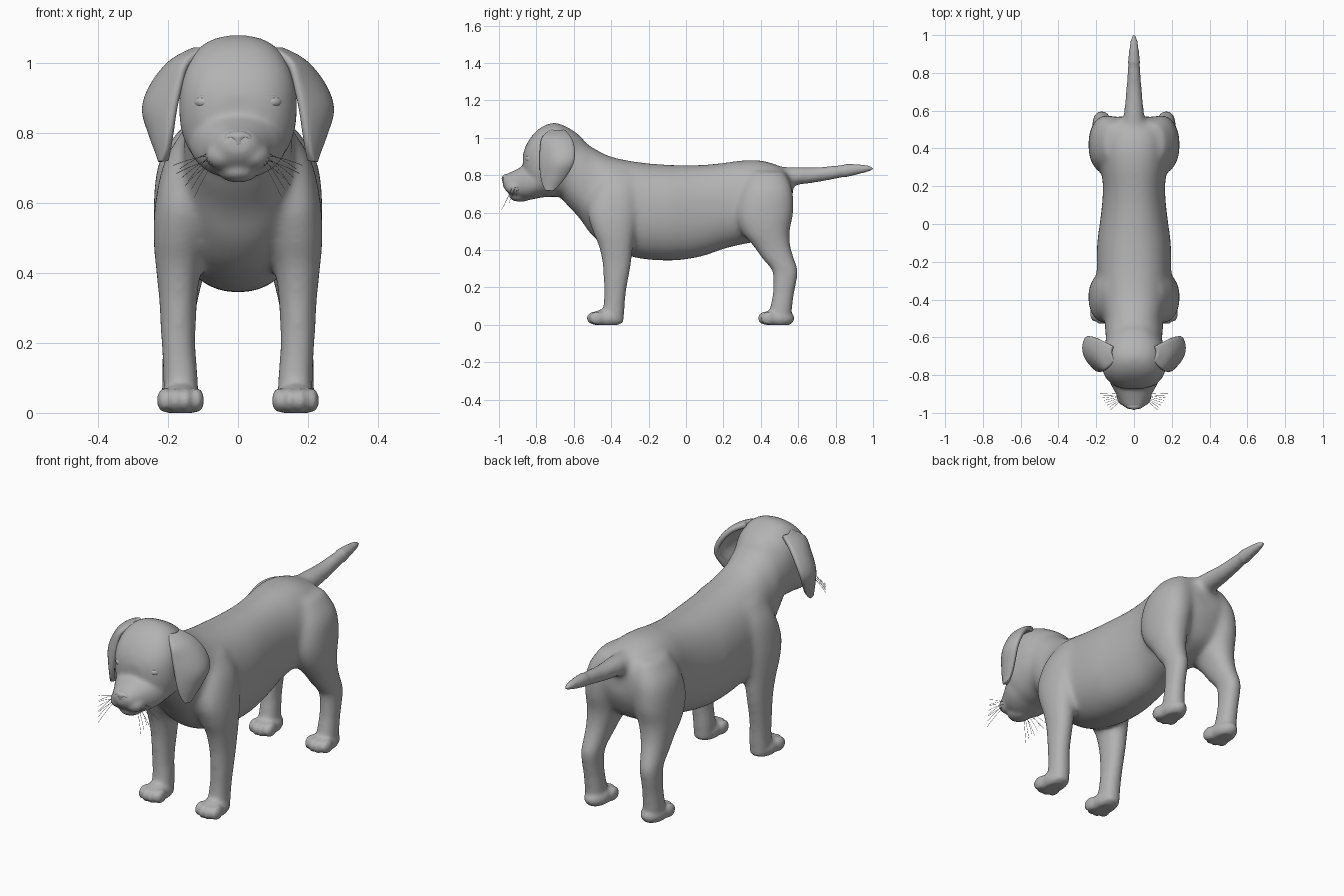
import bpy, bmesh, math
from mathutils import Vector, Matrix

cube = bpy.data.objects.get("Cube")
if cube:
    bpy.data.objects.remove(cube, do_unlink=True)

COAT = (0.45, 0.45, 0.45, 1)
coat = bpy.data.materials.new("grey_coat")
coat.use_nodes = True
coat.diffuse_color = COAT
coat.node_tree.nodes["Principled BSDF"].inputs["Base Color"].default_value = COAT


def add_object(name, bm):
    mesh = bpy.data.meshes.new(name)
    bmesh.ops.recalc_face_normals(bm, faces=bm.faces)
    bm.to_mesh(mesh)
    bm.free()
    mesh.materials.append(coat)
    mesh.shade_smooth()
    obj = bpy.data.objects.new(name, mesh)
    bpy.context.collection.objects.link(obj)
    return obj


def spline(rows, steps=6):
    """Catmull-Rom interpolation of rows of numbers."""
    pts = [rows[0]] + rows + [rows[-1]]
    out = []
    for a, b, c, d in zip(pts, pts[1:], pts[2:], pts[3:]):
        for i in range(steps):
            t = i / steps
            out.append([q + t * (r - p + t * (2 * p - 5 * q + 4 * r - s + t * (3 * (q - r) + s - p))) / 2
                        for p, q, r, s in zip(a, b, c, d)])
    return out + [rows[-1]]


def loft(bm, rings, power=2.2, sides=32):
    """Skin closed superellipse rings given as (centre, u axis, v axis)."""
    loops = []
    for centre, u, v in rings:
        loop = []
        for i in range(sides):
            a = math.tau * i / sides
            c, s = math.cos(a), math.sin(a)
            cu = math.copysign(abs(c) ** (2 / power), c)
            sv = math.copysign(abs(s) ** (2 / power), s)
            loop.append(bm.verts.new(centre + u * cu + v * sv))
        loops.append(loop)
    for a, b in zip(loops, loops[1:]):
        for i in range(sides):
            j = (i + 1) % sides
            bm.faces.new((a[i], a[j], b[j], b[i]))
    bm.faces.new(loops[0][::-1])
    bm.faces.new(loops[-1])


def along_y(bm, rows, power=2.2):
    """Rows of y, bottom z, top z, half width."""
    loft(bm, [(Vector((0, y, (lo + hi) / 2)), Vector((w, 0, 0)), Vector((0, 0, (hi - lo) / 2)))
              for y, lo, hi, w in spline(rows)], power)


def along_z(bm, rows, side):
    """Rows of z, x, y, x radius, y radius."""
    loft(bm, [(Vector((side * x, y, z)), Vector((rx, 0, 0)), Vector((0, ry, 0)))
              for z, x, y, rx, ry in spline(rows)])


def ball(bm, centre, radii, turn=0):
    m = Matrix.Translation(centre) @ Matrix.Rotation(turn, 4, 'Z') @ Matrix.Diagonal((*radii, 1))
    return bmesh.ops.create_uvsphere(bm, u_segments=24, v_segments=16, radius=1, matrix=m)["verts"]


torso = [(-.70, .72, 1.0, .09), (-.64, .645, 1.03, .14), (-.57, .57, 1.0, .153),
         (-.50, .475, .95, .157), (-.40, .40, .9, .185), (-.25, .355, .87, .197),
         (-.10, .343, .857, .195), (0, .35, .855, .182), (.10, .37, .857, .17),
         (.20, .405, .867, .165), (.30, .43, .88, .175), (.40, .45, .88, .18),
         (.50, .50, .85, .17), (.55, .58, .81, .13), (.57, .64, .77, .07)]
skull = [(-.55, .77, 1.0, .09), (-.62, .70, 1.05, .15), (-.70, .685, 1.082, .166),
         (-.77, .685, 1.06, .168), (-.82, .72, 1.015, .145), (-.855, .77, .96, .105),
         (-.872, .82, .91, .05)]
muzzle = [(-.74, .69, .86, .13), (-.80, .675, .87, .14), (-.85, .668, .862, .122),
          (-.89, .675, .84, .1), (-.93, .69, .82, .078), (-.965, .72, .804, .055),
          (-.98, .745, .79, .03)]
tail = [(.45, .74, .84, .05), (.57, .745, .847, .055), (.70, .76, .845, .045),
        (.85, .788, .86, .033), (.95, .812, .857, .022), (.99, .824, .848, .013), (1.004, .833, .84, .004)]
foreleg = [(.82, .10, -.36, .05, .08), (.72, .135, -.375, .075, .12), (.60, .155, -.39, .082, .135),
           (.50, .165, -.385, .077, .115), (.42, .17, -.375, .066, .092), (.32, .171, -.37, .055, .077),
           (.20, .17, -.378, .05, .063), (.10, .164, -.385, .049, .057), (.01, .163, -.40, .05, .065)]
hindleg = [(.82, .10, .43, .06, .10), (.72, .13, .43, .095, .14), (.60, .145, .42, .096, .155),
           (.50, .15, .425, .088, .13), (.42, .158, .46, .07, .10), (.35, .165, .495, .058, .086),
           (.29, .17, .53, .051, .071), (.22, .172, .528, .047, .063), (.13, .17, .515, .047, .058),
           (.01, .167, .495, .05, .062)]

# Body, head, tail and legs, fused into one skin
bm = bmesh.new()
along_y(bm, torso)
along_y(bm, skull, 2.4)
along_y(bm, muzzle)
along_y(bm, tail, 2)
ball(bm, (0, -.885, .69), (.058, .062, .032))
for side in (-1, 1):
    along_z(bm, foreleg, side)
    along_z(bm, hindleg, side)
    ball(bm, (side * .043, -.912, .735), (.05, .054, .042))
    # Paws with four toes each
    for toe_y in (-.53, .385):
        ball(bm, (side * .164, toe_y + .105, .035), (.06, .09, .05))
        for k in (-1.5, -.5, .5, 1.5):
            ball(bm, (side * .164 + k * .031, toe_y + (.04 if abs(k) < 1 else .055), .036),
                 (.021, .042, .036))
for v in bm.verts:
    v.co.z = max(v.co.z, 0)
rough = add_object("rough_skin", bm)
remesh = rough.modifiers.new("fuse", 'REMESH')
remesh.mode = 'VOXEL'
remesh.voxel_size = .0085
fused = rough.evaluated_get(bpy.context.evaluated_depsgraph_get()).to_mesh()
bm = bmesh.new()
bm.from_mesh(fused)
rough.to_mesh_clear()
bpy.data.objects.remove(rough, do_unlink=True)
# Blend joints softly, but keep paws, face and tail tip crisp
for step in range(30):
    limit = step / 30
    soft = [v for v in bm.verts if step < 4 or
            (v.co.z > .07 + .1 * limit and -.86 + .14 * limit < v.co.y < .85)]
    bmesh.ops.smooth_vert(bm, verts=soft, factor=.5, use_axis_x=True, use_axis_y=True, use_axis_z=True)
add_object("body", bm)

# Nose with dented nostrils
bm = bmesh.new()
ball(bm, (0, -.96, .781), (.043, .026, .025))
for v in bm.verts:
    for side in (-1, 1):
        gap = (v.co - Vector((side * .02, -.983, .777))).length
        v.co.y += .014 * math.exp(-(gap / .011) ** 2)
add_object("nose", bm)

# Drooping ears: rows of z, front y, back y, then x at front, middle and back
ear = [(1.035, -.72, -.65, .09, .115, .105), (1.0, -.768, -.615, .142, .182, .17),
       (.94, -.778, -.595, .16, .23, .22), (.87, -.78, -.60, .175, .256, .245),
       (.80, -.775, -.64, .187, .24, .232), (.75, -.762, -.68, .197, .224, .218),
       (.718, -.745, -.715, .208, .214, .214)]
COLS = 10
for side, label in ((1, "left"), (-1, "right")):
    bm = bmesh.new()
    grid = []
    for z, yf, yb, xf, xm, xb in spline(ear, 4):
        line = []
        for i in range(COLS + 1):
            t = i / COLS
            x = xf * (1 - t) * (1 - 2 * t) + xm * 4 * t * (1 - t) + xb * t * (2 * t - 1)
            line.append(bm.verts.new((side * x, yf + (yb - yf) * t, z)))
        grid.append(line)
    for a, b in zip(grid, grid[1:]):
        for i in range(COLS):
            bm.faces.new((a[i], a[i + 1], b[i + 1], b[i]))
    flap = add_object(label + "_ear", bm)
    thick = flap.modifiers.new("thickness", 'SOLIDIFY')
    thick.thickness = .026
    thick.offset = 0
    flap.modifiers.new("round", 'SUBSURF').levels = 1
    flap.modifiers["round"].render_levels = 1

    # Eye and its lids
    bm = bmesh.new()
    ball(bm, (side * .1, -.836, .888), (.027, .022, .018), side * .45)
    add_object(label + "_eye", bm)
    bm = bmesh.new()
    place = Matrix.Translation((side * .1, -.846, .888)) @ Matrix.Rotation(side * .45, 4, 'Z')
    rings = []
    for i in range(25):
        a = math.tau * i / 24
        out = Vector((math.cos(a), 0, math.sin(a)))
        centre = place @ Vector((.029 * out.x, .006 * out.x ** 2, .02 * out.z))
        rings.append((centre, place.to_3x3() @ out * .006, Vector((0, .008, 0))))
    loft(bm, rings, 2, 10)
    add_object(label + "_eyelids", bm)

    # Whiskers
    curve = bpy.data.curves.new(label + "_whiskers", 'CURVE')
    curve.dimensions = '3D'
    curve.bevel_depth = .0008
    curve.bevel_resolution = 0
    for k in range(8):
        f = k / 7
        strand = curve.splines.new('POLY')
        strand.points.add(4)
        for i, p in enumerate(strand.points):
            t = i / 4
            p.co = (side * (.065 + t * (.06 + .06 * f)), -.93 + .03 * f - t * (.055 - .06 * f),
                    .725 + .012 * (k % 3) - t * (.09 - .08 * f) - .02 * t * t, 1)
    curve.materials.append(coat)
    bpy.context.collection.objects.link(bpy.data.objects.new(label + "_whiskers", curve))
